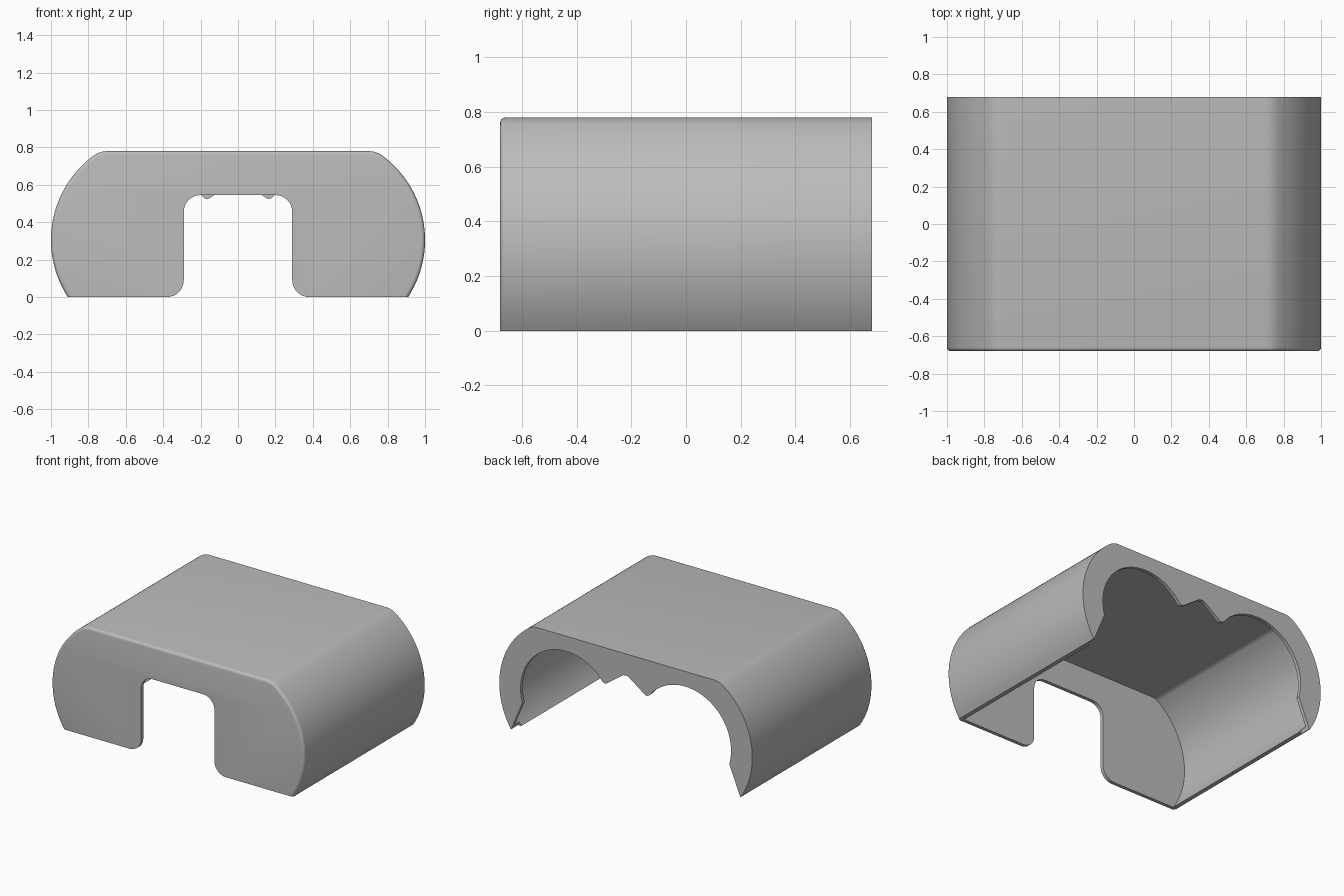
import bpy, bmesh
from math import sin, cos, asin, radians, pi

old = bpy.data.objects.get("Cube")
if old:
    bpy.data.objects.remove(old, do_unlink=True)

HALF = 0.68    # half depth
WALL = 0.025   # shell thickness
EDGE = 0.02    # front edge rounding

gray = bpy.data.materials.new("plain gray")
gray.use_nodes = True
gray.diffuse_color = (0.5, 0.5, 0.5, 1)
gray.node_tree.nodes["Principled BSDF"].inputs["Base Color"].default_value = (0.5, 0.5, 0.5, 1)


def arc(cx, cz, r, a0, a1, n):
    return [(cx + r * cos(a0 + (a1 - a0) * i / n), cz + r * sin(a0 + (a1 - a0) * i / n))
            for i in range(n + 1)]


def mirrored(right):
    """Close a right-hand outline with its mirror image."""
    return right + [(-x, z) for x, z in reversed(right) if x > 1e-6]


def outline(inset, bottom):
    """Flat-topped body section with bulging sides."""
    r, top = 0.56 - inset, 0.78 - inset
    start = asin((bottom - 0.305) / r)
    pts = arc(0.44, 0.305, r, start, radians(54), 40)
    p0, p1, p2 = pts[-1], (0.737, top), (0.70, top)
    for i in range(1, 6):
        t = i / 5
        pts.append(tuple((1 - t) ** 2 * a + 2 * t * (1 - t) * b + t * t * c
                         for a, b, c in zip(p0, p1, p2)))
    return mirrored(pts)


def loft(name, rings):
    """Skin matching sections, given as (y, points), and cap both ends."""
    bm = bmesh.new()
    loops = [[bm.verts.new((x, y, z)) for x, z in pts] for y, pts in rings]
    for a, b in zip(loops, loops[1:]):
        for i in range(len(a)):
            j = (i + 1) % len(a)
            bm.faces.new((a[i], a[j], b[j], b[i]))
    bm.faces.new(loops[0])
    bm.faces.new(loops[-1])
    bmesh.ops.recalc_face_normals(bm, faces=bm.faces)
    mesh = bpy.data.meshes.new(name)
    bm.to_mesh(mesh)
    bm.free()
    mesh.materials.append(gray)
    ob = bpy.data.objects.new(name, mesh)
    bpy.context.collection.objects.link(ob)
    return ob


def prism(name, pts, y0, y1):
    return loft(name, [(y0, pts), (y1, pts)])


# Outer body, with a rounded front edge
rings = []
for i in range(5):
    a = i / 4 * pi / 2
    rings.append((-HALF + EDGE * (1 - sin(a)), outline(EDGE * (1 - cos(a)), 0)))
rings.reverse()
rings = [(HALF, outline(0, 0))] + [(y, outline(EDGE * (1 - cos(i / 4 * pi / 2)), 0))
         for i, (y, _) in zip(range(5), sorted(rings, reverse=True))]
body = loft("cover_shell", rings)

# Hollow inside, open at the bottom
hollow = prism("hollow_cutter", outline(WALL, -0.1), -HALF + WALL, HALF - WALL)

# Front slot with rounded top corners and flared foot
slot_pts = [(0.38, -0.1)] + arc(0.38, 0.09, 0.09, -pi / 2, -pi, 8) \
    + arc(0.20, 0.455, 0.09, 0, pi / 2, 8)
slot = prism("slot_cutter", mirrored(slot_pts), -HALF - 0.1, -HALF + WALL + 0.05)

# Rear opening: two round arches joined by a small central peak
rear_pts = [(0.94, -0.1), (0.905, 0)] + arc(0.47, 0.31, 0.362, radians(-16), radians(134), 40) \
    + arc(0.165, 0.555, 0.03, radians(-40), radians(-135), 6) + [(0.02, 0.622), (0, 0.625)]
rear = prism("rear_cutter", mirrored(rear_pts), HALF - WALL - 0.05, HALF + 0.1)

for cutter in (hollow, slot, rear):
    mod = body.modifiers.new(cutter.name, 'BOOLEAN')
    mod.operation = 'DIFFERENCE'
    mod.solver = 'EXACT'
    mod.object = cutter

# Bake the cuts, then drop the cutters
bpy.context.view_layer.update()
cut = bpy.data.meshes.new_from_object(body.evaluated_get(bpy.context.evaluated_depsgraph_get()))
body.modifiers.clear()
body.data = cut
for cutter in (hollow, slot, rear):
    bpy.data.objects.remove(cutter, do_unlink=True)

bpy.ops.object.select_all(action='DESELECT')
body.select_set(True)
bpy.context.view_layer.objects.active = body
bpy.ops.object.shade_smooth_by_angle(angle=radians(30))
